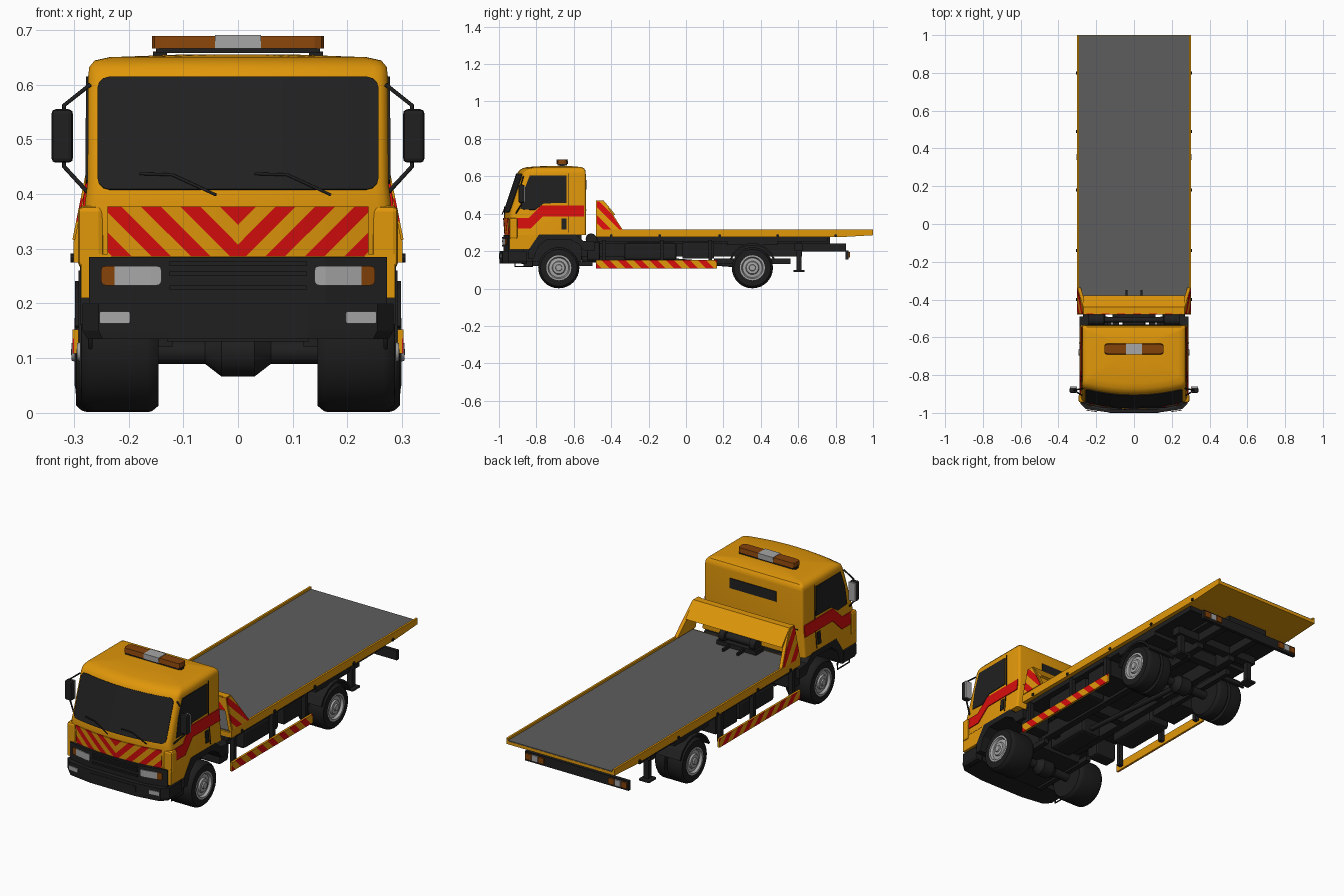
import bpy, bmesh, math
from mathutils import Vector

if "Cube" in bpy.data.objects:
    bpy.data.objects.remove(bpy.data.objects["Cube"])


def material(name, r, g, b):
    m = bpy.data.materials.new(name)
    m.use_nodes = True
    m.diffuse_color = (r, g, b, 1)
    m.node_tree.nodes["Principled BSDF"].inputs["Base Color"].default_value = (r, g, b, 1)
    return m


YELLOW = material("amber_yellow", .75, .31, .003)
RED = material("warning_red", .68, .004, .004)
BLACK = material("black_plastic", .014, .014, .014)
TYRE = material("tyre_rubber", .012, .012, .012)
GLASS = material("dark_glass", .015, .015, .015)
DECK = material("deck_grey", .11, .11, .11)
SILVER = material("light_grey", .38, .38, .38)
ORANGE = material("orange_lens", .23, .055, .003)


def finish(name, bm, mats, smooth=False, bevel=0):
    bmesh.ops.recalc_face_normals(bm, faces=bm.faces)
    me = bpy.data.meshes.new(name)
    bm.to_mesh(me)
    bm.free()
    for m in mats:
        me.materials.append(m)
    ob = bpy.data.objects.new(name, me)
    bpy.context.collection.objects.link(ob)
    if bevel:
        mod = ob.modifiers.new("bevel", "BEVEL")
        mod.width, mod.segments = bevel, 2
    if smooth:
        bpy.context.view_layer.objects.active = ob
        ob.select_set(True)
        bpy.ops.object.shade_smooth_by_angle(angle=math.radians(35))
        ob.select_set(False)
    return ob


def loft(name, rings, mats, smooth=True):
    bm = bmesh.new()
    rows = [[bm.verts.new(p) for p in ring] for ring in rings]
    for a, b in zip(rows, rows[1:]):
        for i in range(len(a)):
            j = (i + 1) % len(a)
            bm.faces.new((a[i], a[j], b[j], b[i]))
    bm.faces.new(rows[0])
    bm.faces.new(rows[-1])
    return finish(name, bm, mats, smooth)


def prism(name, outline, x0, x1, mat, bevel=0, lean=0):
    """Extrude a (y, z) outline along x, leaning sideways with height if asked."""
    bm = bmesh.new()
    f = bm.faces.new([bm.verts.new((x0 + lean * (z - outline[0][1]), y, z)) for y, z in outline])
    new = bmesh.ops.extrude_face_region(bm, geom=[f])["geom"]
    bmesh.ops.translate(bm, vec=(x1 - x0, 0, 0), verts=[v for v in new if isinstance(v, bmesh.types.BMVert)])
    return finish(name, bm, [mat], False, bevel)


def box(name, x0, x1, y0, y1, z0, z1, mat, bevel=0):
    return prism(name, rect(y0, y1, z0, z1), x0, x1, mat, bevel)


def rect(a0, a1, b0, b1, r=0):
    if not r:
        return [(a0, b0), (a1, b0), (a1, b1), (a0, b1)]
    corners = [(a1 - r, b1 - r, 0), (a0 + r, b1 - r, 90), (a0 + r, b0 + r, 180), (a1 - r, b0 + r, 270)]
    return [(a + r * math.cos(math.radians(t + d)), b + r * math.sin(math.radians(t + d)))
            for a, b, t in corners for d in (0, 30, 60, 90)]


def panel(name, outline, place, mats, cuts=(), rule=None):
    """Thin plate: cut a flat outline, colour by rule, then place it on a surface."""
    bm = bmesh.new()
    bm.faces.new([bm.verts.new((a, b, 0)) for a, b in outline])
    for co, no in cuts:
        bmesh.ops.bisect_plane(bm, geom=bm.verts[:] + bm.edges[:] + bm.faces[:],
                               plane_co=(*co, 0), plane_no=(*no, 0))
    if rule:
        for f in bm.faces:
            c = f.calc_center_median()
            f.material_index = rule(c.x, c.y)
    for v in bm.verts:
        v.co = place(v.co.x, v.co.y)
    ob = finish(name, bm, mats)
    mod = ob.modifiers.new("thickness", "SOLIDIFY")
    mod.thickness, mod.offset = .004, 0
    return ob


def striped(name, outline, place, half):
    cuts = [((k * half, 0), (1, 1)) for k in range(-30, 31)]
    return panel(name, outline, place, [YELLOW, RED], cuts, lambda a, b: math.floor((a + b) / half) % 2)


def tube(name, pts, r, mat=BLACK):
    cu = bpy.data.curves.new(name, "CURVE")
    cu.dimensions, cu.bevel_depth, cu.bevel_resolution = "3D", r, 1
    cu.use_fill_caps = True
    sp = cu.splines.new("POLY")
    sp.points.add(len(pts) - 1)
    for p, q in zip(sp.points, pts):
        p.co = (*q, 1)
    cu.materials.append(mat)
    ob = bpy.data.objects.new(name, cu)
    bpy.context.collection.objects.link(ob)


def lathe(name, profile, y, z, mat, s=1, n=32):
    """Turn (radius, x) points about an axis along x."""
    rings = [[(s * x, y + r * math.cos(i * math.tau / n), z + r * math.sin(i * math.tau / n))
              for i in range(n)] for r, x in profile]
    return loft(name, rings, [mat])


# Cab shell: height, half width, front y, back y
LEVELS = [(.285, .288, -.965, -.535), (.39, .279, -.973, -.535), (.42, .275, -.968, -.535),
          (.615, .274, -.902, -.536), (.632, .272, -.892, -.538), (.644, .262, -.872, -.546),
          (.65, .235, -.845, -.565), (.655, .1, -.76, -.62)]
BOW, R, RB = .03, .025, .012


def level(z):
    for a, b in zip(LEVELS, LEVELS[1:]):
        if z <= b[0]:
            break
    t = (z - a[0]) / (b[0] - a[0])
    return [p + t * (q - p) for p, q in zip(a, b)]


def front(x, z, out=.004):
    _, w, yf, _ = level(z)
    return Vector((x, yf + BOW * (x / (w - R)) ** 2 - out, z))


def cab_ring(z, w, yf, yb):
    half = [((w - R) * k / 4, yf + BOW * (k / 4) ** 2) for k in range(4)]
    for cy, r, start in ((yf + BOW + R, R, -90), (yb - RB, RB, 0)):
        for d in (0, 30, 60, 90):
            t = math.radians(start + d)
            half.append((w - r + r * math.cos(t), cy + r * math.sin(t)))
    return [(x, y, z) for x, y in half] + [(-x, y, z) for x, y in half[:0:-1]]


loft("cab_shell", [cab_ring(*l) for l in LEVELS], [YELLOW])
columns = [((k * .04, 0), (1, 0)) for k in range(-6, 7)]
panel("windscreen", rect(-.257, .257, .408, .614, .022), front, [GLASS], columns)
diagonals = [((s * c * .036, .38), (s, -1)) for c in range(1, 10) for s in (1, -1)]
panel("front_chevrons", rect(-.238, .238, .286, .377), front, [RED, YELLOW], columns + diagonals,
      lambda x, z: int((abs(x) + .38 - z) / .036) % 2)
for x in (-.18, .03):
    tube("wiper", [front(x, .437, .009), front(x + .06, .435, .011), front(x + .14, .398, .012)], .003)
panel("rear_window", rect(-.13, .13, .53, .58), lambda x, z: Vector((x, -.534, z)), [GLASS])
tube("rear_seam", [(-.25, -.534, .42), (.25, -.534, .42)], .002)

# Grille, bumper and lamps
loft("grille", [[(x, y, z) for x, y in ((-.272, -.95), (-.16, -.975), (.16, -.975), (.272, -.95), (.272, -.87), (-.272, -.87))]
                for z in (.195, .285)], [BLACK], False)
loft("bumper", [[(x * k, y, z) for x, y in ((-.284, -.95), (-.255, -.98), (-.13, -.998), (.13, -.998), (.255, -.98),
                 (.284, -.95), (.284, -.85), (-.284, -.85))] for z, k in ((.135, .97), (.15, 1), (.2, 1))], [BLACK], False)
for z in (.225, .25, .268):
    box("grille_slat", -.125, .125, -.983, -.97, z, z + .008, BLACK)
box("bumper_recess", -.13, .13, -1.0, -.99, .158, .186, BLACK)


def nose(x, z):
    return Vector((x, -.975 + max(0, abs(x) - .16) * .22 - .004, z))


for s in (-1, 1):
    panel("headlight", rect(min(s * .14, s * .25), max(s * .14, s * .25), .233, .268, .008), nose, [SILVER, ORANGE],
          [((s * .225, 0), (1, 0)), ((s * .16, 0), (1, 0))], lambda x, z: int(abs(x) > .225))
    panel("fog_lamp", rect(min(s * .197, s * .253), max(s * .197, s * .253), .163, .185, .004),
          lambda x, z: Vector((x, -.985 + (abs(x) - .23) * .144 - .004, z)), [SILVER])

# Roof beacon bar with tapered ends
box("beacon_lens_centre", -.042, .042, -.692, -.632, .666, .691, SILVER)
for s in (-1, 1):
    loft("beacon_lens_end", [[(s * x, -.662 + h * c, z) for h, z in ((-1, .666), (1, .666), (.85, .689), (-.85, .689))]
                             for x, c in ((.042, .03), (.14, .03), (.153, .024), (.157, .014))], [ORANGE], False)
box("beacon_base", -.15, .15, -.687, -.637, .658, .667, BLACK)
for s in (-1, 1):
    box("beacon_foot", s * .13, s * .155, -.675, -.65, .645, .66, BLACK)

# Parts on both sides
for s in (-1, 1):
    def flank(y, z):
        return Vector((s * (level(z)[1] + .002), y, z))

    def outer(y, z):
        return Vector((s * .301, y, z))

    def wing_face(y, z):
        return Vector((s * (.302 - .2 * (z - .31)), y, z))

    def sbox(name, a, b, *rest):
        return box(name, s * a, s * b, *rest)

    prism("cab_lower_corner", [(-.945, .21), (-.83, .21), (-.785, .29), (-.945, .29)], s * .2, s * .287, YELLOW)
    sbox("cab_corner_panel", .245, .293, -.945, -.9, .265, .378, YELLOW, .01)
    panel("side_window", [(-.885, .425), (-.868, .52), (-.835, .605), (-.64, .605), (-.64, .458), (-.76, .455), (-.81, .42)],
          flank, [GLASS], [((0, .42), (0, 1))])
    panel("side_band", [(-.925, .32), (-.83, .32), (-.765, .385), (-.545, .385), (-.545, .443), (-.775, .443), (-.84, .378),
                        (-.925, .378)], flank, [RED], [((0, .39), (0, 1)), ((0, .42), (0, 1))])
    panel("door_handle", rect(-.665, -.64, .315, .375), flank, [BLACK])
    tube("door_seam", [flank(-.63, z) for z in (.3, .39, .42, .615)], .002)
    prism("front_mudguard", [(-.845, .16), (-.84, .21), (-.785, .29), (-.59, .29), (-.55, .255), (-.49, .25), (-.49, .2),
                             (-.545, .2), (-.57, .235), (-.62, .262), (-.745, .262), (-.79, .225), (-.815, .16)],
          s * .14, s * .289, BLACK)
    tube("entry_step", [(s * .27, -.915, .15), (s * .27, -.915, .118), (s * .27, -.82, .118), (s * .27, -.82, .15)], .004)

    # Mirror and arms
    sbox("mirror", .302, .341, -.895, -.865, .457, .555, BLACK, .008)
    sbox("mirror_glass", .303, .339, -.867, -.86, .46, .552, SILVER)
    tube("mirror_arm", [(s * .27, -.87, .6), (s * .318, -.88, .562), (s * .318, -.88, .45), (s * .272, -.91, .4)], .004)

    # Wheels
    for y, x0, out, name in ((-.68, .145, 0, "front"), (.355, .145, .01, "rear")):
        mid = [(.11, .205), (.095, .208), (.095, .218), (.11, .221)] if name == "rear" else []
        lathe(name + "_tyre", [(.06, x0), (.098, x0), (.108, x0 + .012), (.11, x0 + .02)] + mid +
              [(r, x + out) for r, x in ((.11, .266), (.107, .276), (.098, .286), (.066, .287), (.062, .275))],
              y, .111, TYRE, s)
        lathe(name + "_rim", [(r, x + out) for r, x in ((.067, .27), (.067, .288), (.058, .289), (.052, .277), (.036, .279),
                              (.032, .287), (.018, .288), (.016, .294), (.004, .295))], y, .111, SILVER, s)
    arc = [(.355 + r * math.cos(math.radians(t)), .115 + r * math.sin(math.radians(t)))
           for r, ts in ((.128, range(20, 161, 20)), (.118, range(160, 19, -20))) for t in ts]
    prism("rear_mudguard", arc, s * .145, s * .298, BLACK)
    sbox("mudguard_mount", .14, .28, .22, .49, .232, .277, BLACK)

    # Bed sides, skirt and headboard wing
    prism("bed_rail", [(-.48, .275), (.83, .275), (1, .285), (1, .315), (-.48, .315)], s * .291, s * .301, YELLOW)
    for y in (-.4, -.14, .18, .49, .8):
        lathe("bed_bolt", [(.008, .298), (.008, .306)], y, .283, BLACK, s, 8)
    sbox("side_skirt", .292, .3, -.48, .165, .108, .152, YELLOW)
    striped("skirt_stripes", rect(-.48, .165, .108, .152), outer, .043)
    for y in (-.44, -.13, .13):
        sbox("skirt_bracket", .27, .292, y - .01, y + .01, .12, .26, BLACK)
    wing = [(-.335, .31), (-.48, .31), (-.48, .47), (-.44, .47)]
    prism("headboard_wing", wing, s * .283, s * .3, YELLOW, 0, -.2 * s)
    striped("wing_stripes", [(-.476, .316), (-.476, .466), (-.442, .466), (-.344, .316)], wing_face, .042)

    # Chassis side equipment
    sbox("chassis_rail", .08, .115, -.92, .62, .17, .24, BLACK)
    sbox("rear_chassis_rail", .08, .115, .62, .855, .197, .24, BLACK)
    sbox("subframe_rail", .1, .15, -.48, .77, .24, .277, BLACK)
    sbox("fuel_tank", .14, .265, -.33, -.05, .15, .245, BLACK, .015)
    sbox("tool_locker", .14, .27, -.02, .15, .16, .245, BLACK)
    sbox("rear_step_box", .15, .27, -.53, -.46, .15, .25, BLACK, .01)
    sbox("stabiliser_leg", .195, .222, .59, .617, .1, .25, BLACK)
    sbox("stabiliser_foot", .18, .238, .574, .634, .088, .1, BLACK, .004)
    sbox("front_spring", .12, .145, -.87, -.5, .12, .145, BLACK)
    sbox("rear_spring", .11, .135, .15, .56, .13, .16, BLACK)
    for a, b, m in ((.25, .283, ORANGE), (.215, .247, SILVER), (.18, .212, ORANGE)):
        sbox("tail_lamp", a, b, .868, .876, .165, .195, m)

# Flat bed
prism("bed_body", [(-.48, .275), (.83, .275), (1, .285), (1, .3), (-.48, .3)], -.295, .295, YELLOW)
box("bed_deck", -.291, .291, -.47, .999, .299, .304, DECK)
box("bed_subframe", -.28, .28, -.475, .76, .252, .277, BLACK)
prism("headboard", [(-.475, .4), (-.475, .47), (-.44, .47), (-.378, .395), (-.39, .39), (-.45, .435), (-.46, .4)],
      -.268, .268, YELLOW)
striped("headboard_stripes", rect(-.262, .262, .405, .467), lambda x, z: Vector((x, -.477, z)), .042)
lathe("winch_drum", [(.03, -.1), (.03, -.07), (.018, -.068), (.018, .068), (.03, .07), (.03, .1)], -.43, .345, BLACK, 1, 16)
box("winch_base", -.11, .11, -.46, -.4, .303, .325, BLACK)
for x in (-.04, .04):
    box("winch_guide", x - .005, x + .005, -.4, -.35, .303, .318, BLACK)
lathe("air_tanks", [(.03, -.24), (.03, -.16), (.014, -.155), (.014, .155), (.03, .16), (.03, .24)], -.507, .265, BLACK, 1, 12)

# Chassis cross parts
for y in (-.85, -.5, -.2, .1, .5):
    box("cross_member", -.1, .1, y - .02, y + .02, .175, .235, BLACK)
box("engine_block", -.13, .13, -.88, -.56, .13, .285, BLACK)
box("gearbox", -.06, .06, -.56, -.32, .14, .23, BLACK, .015)
for y in (-.68, .355):
    lathe("axle", [(.022, -.2), (.022, -.06), (.045, -.03), (.045, .03), (.022, .06), (.022, .2)], y, .111, BLACK, 1, 12)
tube("drive_shaft", [(0, -.33, .17), (0, .33, .12)], .013)
box("stabiliser_beam", -.24, .24, .58, .625, .2, .24, BLACK)
box("tail_bar", -.288, .288, .852, .869, .155, .203, BLACK)
box("tail_bar_mount", -.11, .11, .8, .855, .197, .24, BLACK)
